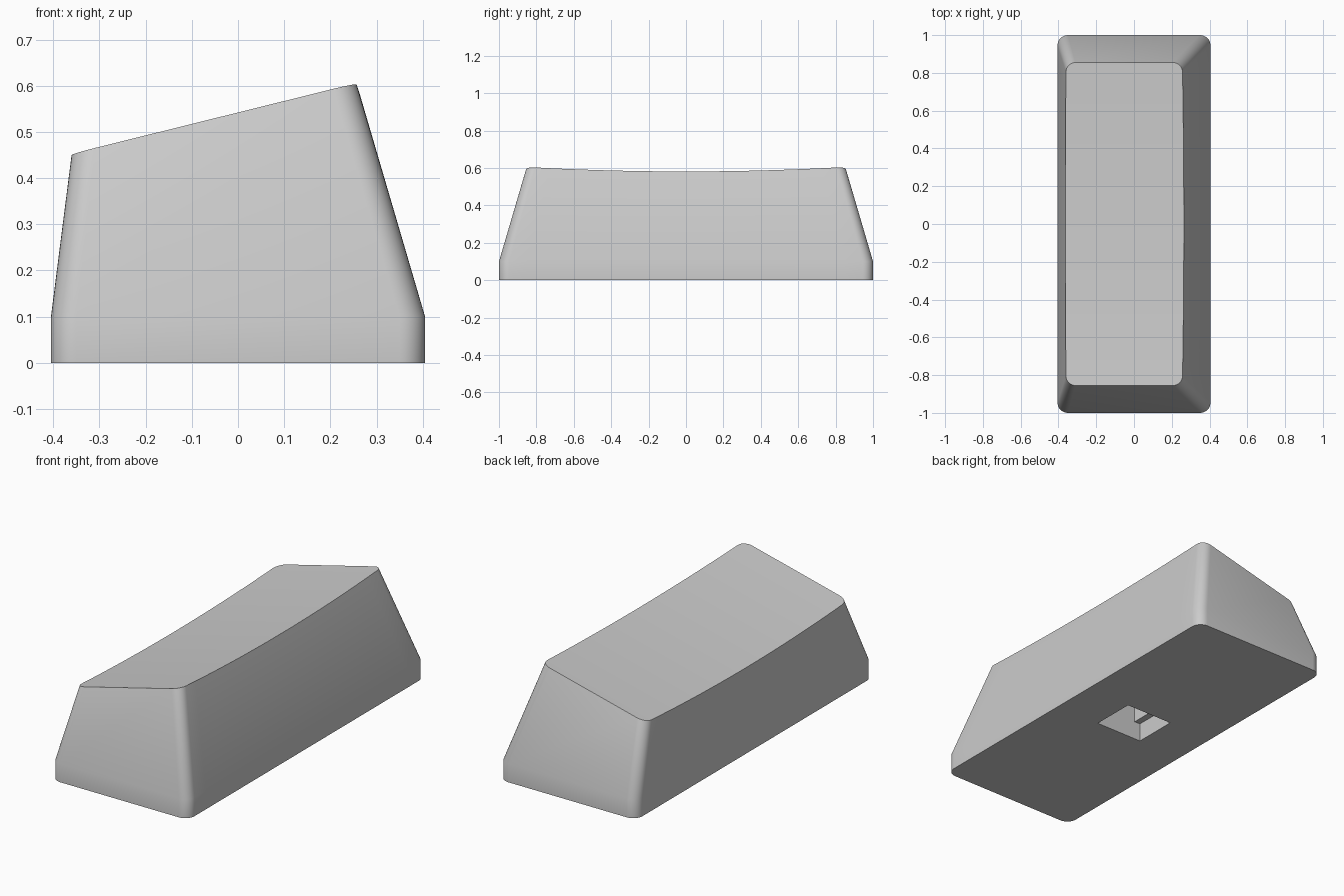
import bpy
import bmesh
from math import sin, cos, pi

if "Cube" in bpy.data.objects:
    bpy.data.objects.remove(bpy.data.objects["Cube"], do_unlink=True)

ARC = 8      # segments per rounded corner
SPAN = 20    # segments along the long sides

plastic = bpy.data.materials.new("light grey plastic")
plastic.use_nodes = True
plastic.diffuse_color = (0.6, 0.6, 0.6, 1)
plastic.node_tree.nodes["Principled BSDF"].inputs["Base Color"].default_value = (0.6, 0.6, 0.6, 1)


def side_profile(half_y, r):
    """Inset from the side and y position, running front to back."""
    arc = [(r - r * sin(i * pi / 2 / ARC), half_y - r + r * cos(i * pi / 2 / ARC))
           for i in range(ARC + 1)]
    flat = half_y - r
    middle = [(0, -flat + 2 * flat * i / SPAN) for i in range(1, SPAN)]
    return [(d, -y) for d, y in arc] + middle + arc[::-1]


def flat_ring(z):
    prof = side_profile(1.0, 0.055)
    return ([(0.405 - d, y, z) for d, y in prof], [(-0.405 + d, y, z) for d, y in prof])


def dished_ring():
    """Sloped top rim, dipping gently towards the middle."""
    right, left = [], []
    for d, y in side_profile(0.855, 0.05):
        sag = 0.026 * (1 - (y / 0.855) ** 2)
        for side, x in ((right, 0.256 - d + 0.3 * sag), (left, -0.36 + d - 0.13 * sag)):
            side.append((x, y, 0.542 + 0.248 * x - sag))
    return right, left


# Keycap body: lofted rings with a dished top
bm = bmesh.new()
rings = []
for right, left in (flat_ring(0), flat_ring(0.1), dished_ring()):
    rings.append([bm.verts.new(p) for p in right + left[::-1]])
n = len(rings[0])
for low, high in zip(rings, rings[1:]):
    for i in range(n):
        j = (i + 1) % n
        bm.faces.new((low[i], low[j], high[j], high[i]))
bm.faces.new(rings[0][::-1])
top = rings[-1]
for i in range(n // 2 - 1):
    bm.faces.new((top[i], top[i + 1], top[n - 2 - i], top[n - 1 - i]))
bmesh.ops.recalc_face_normals(bm, faces=bm.faces)
mesh = bpy.data.meshes.new("keycap_body")
bm.to_mesh(mesh)
bm.free()
mesh.materials.append(plastic)
body = bpy.data.objects.new("keycap_body", mesh)
bpy.context.collection.objects.link(body)


# Stepped stem socket cut into the underside
def cut_socket(width, depth, height):
    bpy.ops.mesh.primitive_cube_add(size=1, location=(0, 0, height / 2 - 0.1))
    cutter = bpy.context.object
    cutter.name = "socket_cutter"
    cutter.scale = (width, depth, height + 0.2)
    cutter.hide_render = True
    cutter.data.materials.append(plastic)
    bpy.context.view_layer.update()
    cut = body.modifiers.new("socket", "BOOLEAN")
    cut.operation = "DIFFERENCE"
    cut.solver = "EXACT"
    cut.object = cutter
    bpy.context.view_layer.objects.active = body
    bpy.ops.object.modifier_apply(modifier=cut.name)
    bpy.data.objects.remove(cutter, do_unlink=True)


cut_socket(0.28, 0.24, 0.1)
cut_socket(0.21, 0.24, 0.3)

bpy.ops.object.select_all(action="DESELECT")
body.select_set(True)
bpy.context.view_layer.objects.active = body
bpy.ops.object.shade_smooth_by_angle(angle=pi / 6)
